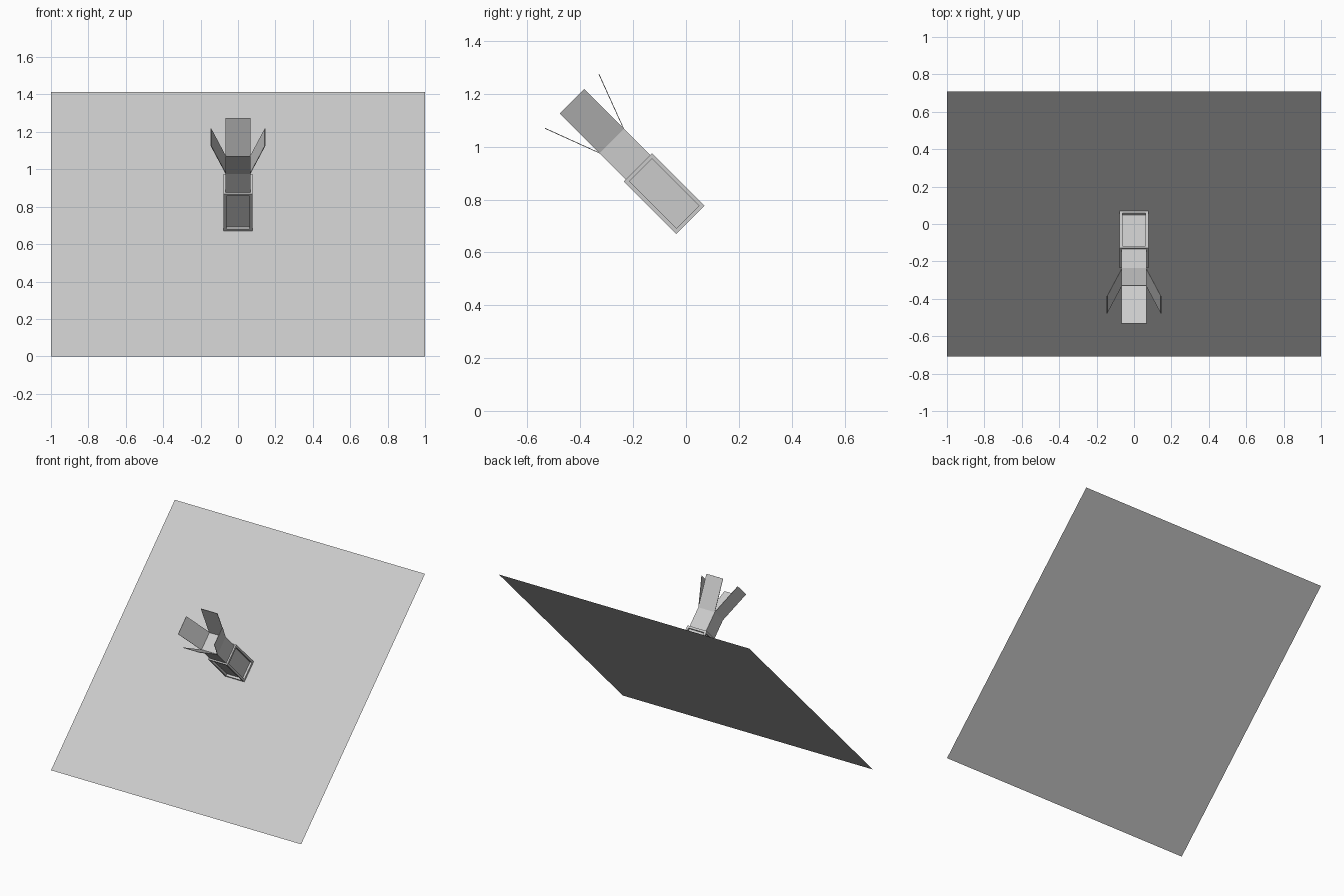
import bpy, bmesh, math
from mathutils import Matrix, Vector

if "Cube" in bpy.data.objects:
    bpy.data.objects.remove(bpy.data.objects["Cube"])

# Everything is built upright on a flat sheet, then tilted 45 degrees
TILT = Matrix.Translation((0, 0, math.sqrt(0.5))) @ Matrix.Rotation(math.radians(45), 4, 'X')
CY = 0.0235          # post centre along the sheet
R = 0.066            # half width of the post


def finish(name, bm):
    me = bpy.data.meshes.new(name)
    bm.to_mesh(me)
    bm.free()
    ob = bpy.data.objects.new(name, me)
    bpy.context.collection.objects.link(ob)
    ob.matrix_world = TILT
    return ob


def box(half_x, half_y, z0, z1):
    bm = bmesh.new()
    m = Matrix.Translation((0, CY, (z0 + z1) / 2)) @ Matrix.Diagonal((2 * half_x, 2 * half_y, z1 - z0, 1))
    bmesh.ops.create_cube(bm, size=1, matrix=m)
    bm.normal_update()
    return bm


# Tilted square sheet
bm = bmesh.new()
bmesh.ops.create_grid(bm, x_segments=1, y_segments=1, size=1)
finish("sheet", bm)

# Base block with a recessed panel on each side
bm = box(0.077, 0.0755, 0, 0.28)
sides = [f for f in bm.faces if abs(f.normal.z) < 0.5]
bmesh.ops.inset_individual(bm, faces=sides, thickness=0.021, depth=0)
for f in sides:
    n = f.normal.copy()
    ext = bmesh.ops.extrude_discrete_faces(bm, faces=[f])['faces'][0]
    bmesh.ops.translate(bm, verts=list(ext.verts), vec=-n * 0.015)
bmesh.ops.recalc_face_normals(bm, faces=bm.faces[:])
finish("base_block", bm)

# Narrower post above the base
finish("post", box(R, R, 0.28, 0.421))

# Four thin flaps flaring outwards from the top of the post
for i, side in enumerate(("right", "upper", "left", "lower")):
    turn = Matrix.Translation((0, CY, 0)) @ Matrix.Rotation(i * math.pi / 2, 4, 'Z')
    t = 0.003
    profile = [(R, 0.421), (R + 0.08, 0.633), (R + 0.08 - t, 0.634), (R - t, 0.421)]
    bm = bmesh.new()
    face = bm.faces.new([bm.verts.new(turn @ Vector((x, -R, z))) for x, z in profile])
    ext = bmesh.ops.extrude_face_region(bm, geom=[face], use_keep_orig=True)['geom']
    shift = turn.to_3x3() @ Vector((0, 2 * R, 0))
    bmesh.ops.translate(bm, verts=[g for g in ext if isinstance(g, bmesh.types.BMVert)], vec=shift)
    bmesh.ops.recalc_face_normals(bm, faces=bm.faces[:])
    finish(side + "_flap", bm)
